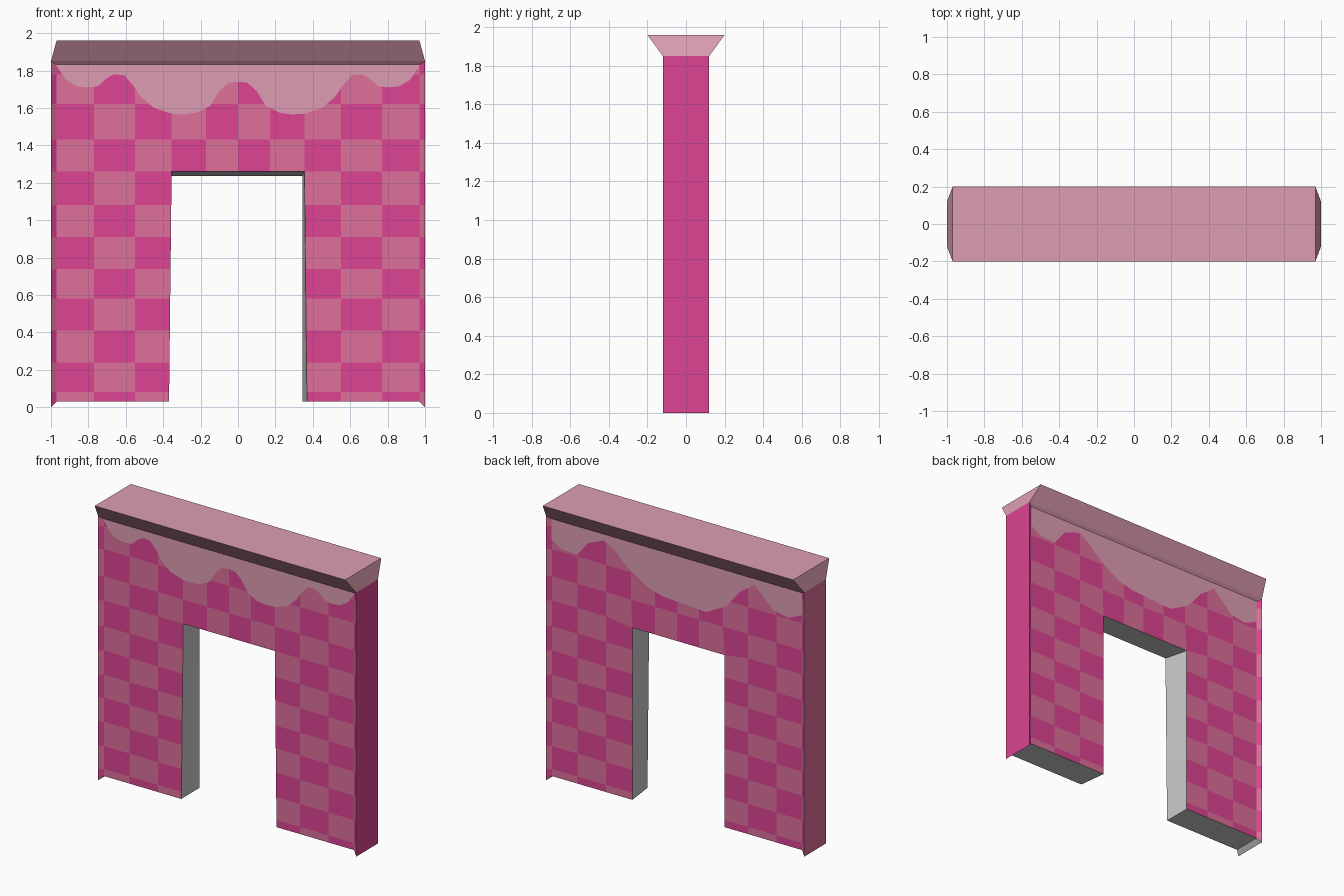
import bpy, bmesh

if "Cube" in bpy.data.objects:
    bpy.data.objects.remove(bpy.data.objects["Cube"])


def material(name, rgb):
    # display (sRGB) colour to linear
    m = bpy.data.materials.new(name)
    m.diffuse_color = [((c / 255 + 0.055) / 1.055) ** 2.4 for c in rgb] + [1]
    m.use_nodes = True
    m.node_tree.nodes["Principled BSDF"].inputs["Base Color"].default_value = m.diffuse_color
    return m


deep = material("deep_pink", (221, 68, 147))
light = material("light_pink", (221, 112, 155))
icing = material("icing_pink", (222, 158, 178))


def finish(bm, name, mats):
    bmesh.ops.remove_doubles(bm, verts=bm.verts, dist=1e-5)
    bmesh.ops.recalc_face_normals(bm, faces=bm.faces)
    mesh = bpy.data.meshes.new(name)
    for m in mats:
        mesh.materials.append(m)
    bm.to_mesh(mesh)
    bm.free()
    ob = bpy.data.objects.new(name, mesh)
    bpy.context.collection.objects.link(ob)
    return ob


# Checker grid lines; outermost columns are the flared rims
XS = [-1, -.97, -.77, -.55, -.355, -.17, 0, .17, .355, .55, .77, .97, 1]
ZS = [.03, .08, .24, .41, .58, .74, .91, 1.08, 1.26, 1.43, 1.62, 1.78, 1.83]
L, R, TOP = 4, 8, 8           # grid indices of the doorway
NX, NZ = len(XS) - 1, len(ZS) - 1
GREY, DEEP, LIGHT = 0, 1, 2


def point(s, i, j):
    """Grid point on the front (s=-1) or back (s=1)."""
    x, z, y = XS[i], ZS[j], 0.10
    if i in (0, NX):
        y = 0.12
        z = {0: 0, NZ: 1.85}.get(j, z)
    if i in (L, R) and j <= TOP:
        if s < 0:
            x += (0.015 if x > 0 else -0.015) * (1 - j / TOP)
        else:
            x = 0.345 if i == R else -0.37
    if j == TOP and L <= i <= R and s > 0:
        z = 1.235
    return (x, s * y, z)


# Checkered wall with doorway
bm = bmesh.new()


def quad(pts, mat):
    f = bm.faces.new([bm.verts.new(p) for p in pts])
    f.material_index = mat


def bridge(a, b, mat):
    # joins a front grid edge to the same edge on the back
    quad([point(-1, *a), point(-1, *b), point(1, *b), point(1, *a)], mat)


for s in (-1, 1):
    for i in range(NX):
        for j in range(NZ):
            if L <= i < R and j < TOP:
                continue
            odd = (i + j + (s > 0)) % 2
            quad([point(s, i, j), point(s, i + 1, j),
                  point(s, i + 1, j + 1), point(s, i, j + 1)],
                 LIGHT if odd else DEEP)
for j in range(NZ):
    bridge((0, j), (0, j + 1), LIGHT)
    bridge((NX, j), (NX, j + 1), DEEP)
    if j < TOP:
        bridge((L, j), (L, j + 1), GREY)
        bridge((R, j), (R, j + 1), GREY)
for i in range(NX):
    bridge((i, NZ), (i + 1, NZ), LIGHT)
    low = TOP if L <= i < R else 0
    bridge((i, low), (i + 1, low), GREY)
finish(bm, "checkered_wall", [None, deep, light])

# Flared crown along the top
bm = bmesh.new()
for sx in (-1, 1):
    for sy in (-1, 1):
        for x, y, z in ((.97, .10, 1.83), (1, .12, 1.85), (.97, .20, 1.96)):
            bm.verts.new((sx * x, sy * y, z))
bmesh.ops.convex_hull(bm, input=bm.verts)
bmesh.ops.dissolve_limit(bm, angle_limit=0.01, verts=bm.verts, edges=bm.edges)
finish(bm, "crown", [icing])

# Dripping icing, thin sheets on the front and back
half = [(-.97, 1.825), (-.92, 1.75), (-.86, 1.715), (-.81, 1.71), (-.75, 1.715),
        (-.70, 1.76), (-.66, 1.78), (-.61, 1.775), (-.56, 1.72), (-.52, 1.66),
        (-.45, 1.60), (-.36, 1.57), (-.29, 1.565), (-.22, 1.575), (-.15, 1.61),
        (-.10, 1.69), (-.05, 1.735), (0, 1.74)]
front = half + [(-x, z) for x, z in half[-2::-1]]
back = [(-.97, 1.675), (-.865, 1.63), (-.75, 1.65), (-.68, 1.72), (-.60, 1.79),
        (-.49, 1.71), (-.38, 1.58), (-.23, 1.50), (-.04, 1.51), (.11, 1.52),
        (.22, 1.55), (.37, 1.64), (.48, 1.74), (.56, 1.79), (.685, 1.74),
        (.77, 1.635), (.89, 1.64), (.97, 1.69)]


def drip(name, profile, s):
    b = bmesh.new()
    y = s * 0.103
    for (x0, z0), (x1, z1) in zip(profile, profile[1:]):
        pts = [(x0, y, z0), (x1, y, z1), (x1, y, 1.833), (x0, y, 1.833)]
        if s > 0:
            pts.reverse()
        b.faces.new([b.verts.new(p) for p in pts])
    bmesh.ops.recalc_face_normals(b, faces=b.faces)
    ob = finish(b, name, [icing])
    if ob.data.polygons[0].normal.y * s < 0:
        ob.data.flip_normals()


drip("front_icing", front, -1)
drip("back_icing", back, 1)
